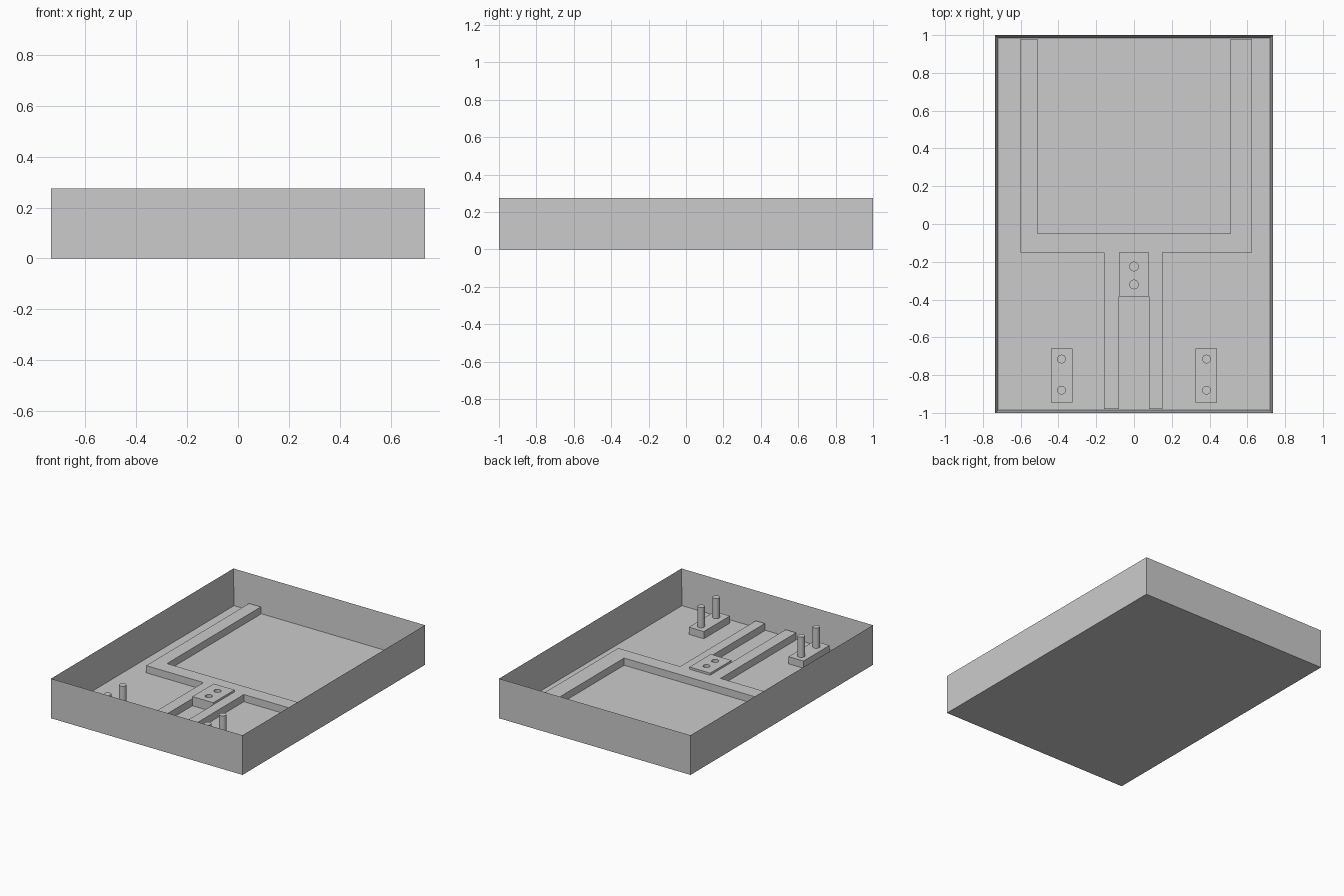
import bpy, bmesh

cube = bpy.data.objects.get("Cube")
if cube:
    bpy.data.objects.remove(cube, do_unlink=True)

FLOOR, TRACK_TOP, RIM = 0.027, 0.077, 0.275

grey = bpy.data.materials.new("plain grey")
grey.use_nodes = True
colour = (0.6, 0.6, 0.6, 1)
grey.diffuse_color = colour
grey.node_tree.nodes["Principled BSDF"].inputs["Base Color"].default_value = colour


def add_object(name, bm):
    bmesh.ops.recalc_face_normals(bm, faces=bm.faces)
    mesh = bpy.data.meshes.new(name)
    bm.to_mesh(mesh)
    bm.free()
    mesh.materials.append(grey)
    obj = bpy.data.objects.new(name, mesh)
    bpy.context.collection.objects.link(obj)
    return obj


def prism(name, outline, z0, z1):
    """Extrude a flat outline from z0 up to z1."""
    bm = bmesh.new()
    face = bm.faces.new([bm.verts.new((x, y, z0)) for x, y in outline])
    top = bmesh.ops.extrude_face_region(bm, geom=[face])["geom"]
    for v in top:
        if isinstance(v, bmesh.types.BMVert):
            v.co.z = z1
    return add_object(name, bm)


def block(name, x0, x1, y0, y1, z0, z1):
    return prism(name, [(x0, y0), (x1, y0), (x1, y1), (x0, y1)], z0, z1)


def rod(name, x, y, z0, z1, radius=0.023):
    bm = bmesh.new()
    bmesh.ops.create_cone(bm, cap_ends=True, segments=32, radius1=radius,
                          radius2=radius, depth=z1 - z0)
    bmesh.ops.translate(bm, verts=bm.verts, vec=(x, y, (z0 + z1) / 2))
    obj = add_object(name, bm)
    bpy.ops.object.select_all(action="DESELECT")
    bpy.context.view_layer.objects.active = obj
    obj.select_set(True)
    bpy.ops.object.shade_smooth_by_angle()
    return obj


# Open tray: inset the top of a block and push it down to the floor
tray = block("tray", -0.735, 0.735, -1, 1, 0, RIM)
bm = bmesh.new()
bm.from_mesh(tray.data)
top = max(bm.faces, key=lambda f: f.calc_center_median().z)
bmesh.ops.inset_region(bm, faces=[top], thickness=0.021)
for v in top.verts:
    v.co.z = FLOOR
bm.to_mesh(tray.data)
bm.free()

# Raised U-shaped track with two parallel rails running to the front wall
prism("raised_track", [
    (-0.6, 0.979), (-0.51, 0.979), (-0.51, -0.05), (0.51, -0.05),
    (0.51, 0.979), (0.625, 0.979), (0.625, -0.15), (0.15, -0.15),
    (0.15, -0.979), (0.08, -0.979), (0.08, -0.15), (-0.08, -0.15),
    (-0.08, -0.979), (-0.16, -0.979), (-0.16, -0.15), (-0.6, -0.15),
], FLOOR, TRACK_TOP)

# Centre pad between the rails, with two drilled holes
pad = block("centre_pad", -0.08, 0.08, -0.385, -0.152, FLOOR, 0.091)
for i, y in enumerate((-0.225, -0.32)):
    cutter = rod(f"hole_cutter_{i + 1}", 0, y, 0, 0.2)
    cutter.hide_render = True
    cutter.hide_set(True)
    cut = pad.modifiers.new("hole", "BOOLEAN")
    cut.operation = "DIFFERENCE"
    cut.solver = "EXACT"
    cut.object = cutter

# Pin mounts, one on each side
for side, s in (("left", 1), ("right", -1)):
    x0, x1 = sorted((s * 0.325, s * 0.44))
    block(f"{side}_mount", x0, x1, -0.945, -0.66, FLOOR, TRACK_TOP)
    for place, y in (("front", -0.88), ("back", -0.715)):
        rod(f"{side}_{place}_pin", s * 0.384, y, TRACK_TOP, 0.217)
